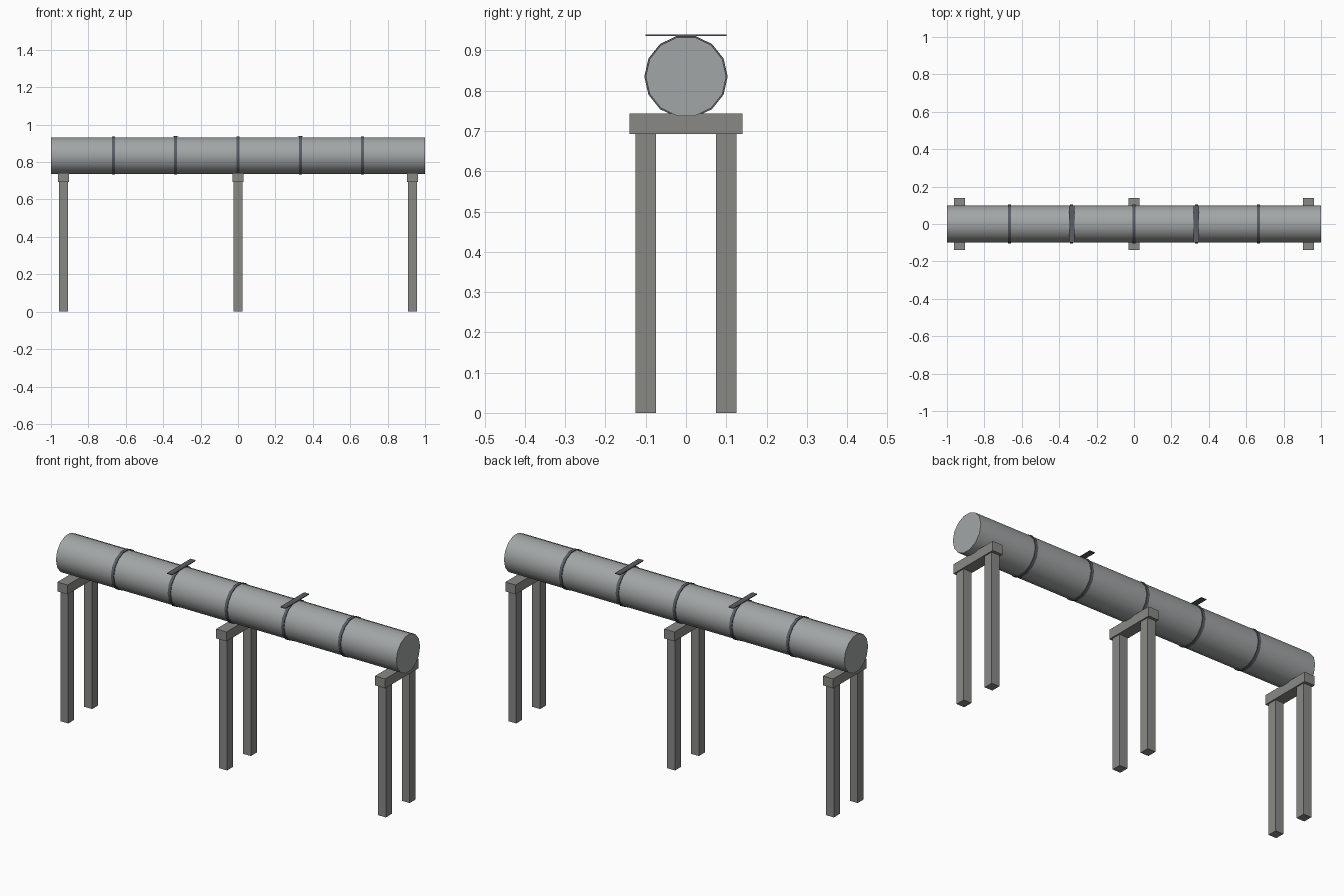
import bpy, math

if "Cube" in bpy.data.objects:
    bpy.data.objects.remove(bpy.data.objects["Cube"])

def box(name, loc, size, rot=0):
    bpy.ops.mesh.primitive_cube_add(size=1, location=loc, rotation=(0, 0, rot))
    o = bpy.context.object
    o.name = name
    o.scale = size
    bpy.ops.object.transform_apply(location=False, rotation=False, scale=True)
    return o

def paint(o, mat):
    o.data.materials.append(mat)

def material(name, rgb):
    m = bpy.data.materials.new(name)
    m.diffuse_color = (*rgb, 1)
    m.use_nodes = True
    m.node_tree.nodes["Principled BSDF"].inputs["Base Color"].default_value = m.diffuse_color
    return m

def tube(name, x, radius, length, sides, mat):
    # Cylinder along x, with a vertex facing +y
    bpy.ops.mesh.primitive_cylinder_add(vertices=sides, radius=radius, depth=length,
                                        location=(x, 0, PIPE_Z), rotation=(0, math.pi / 2, 0))
    o = bpy.context.object
    o.name = name
    paint(o, mat)
    bpy.ops.object.shade_smooth_by_angle(angle=math.radians(40))
    return o

PIPE_Z = 0.835
metal = material("pipe_metal", (0.36, 0.38, 0.38))
dark = material("dark_metal", (0.10, 0.11, 0.13))
stone = material("support_grey", (0.25, 0.25, 0.235))

# Main pipe and its joint bands
tube("pipe", 0, 0.1, 2.0, 14, metal)
for i in range(-2, 3):
    tube("joint_band", i / 3, 0.1035, 0.016, 14, dark)

# Flat straps lying across the top
for s in (-1, 1):
    paint(box("top_strap", (s / 3, 0, 0.9375), (0.03, 0.2, 0.004)), dark)

# Trestle supports: cross beam on two legs
for x in (-0.933, 0, 0.933):
    paint(box("cross_beam", (x, 0, 0.718), (0.06, 0.28, 0.05)), stone)
    for y in (-0.1, 0.1):
        paint(box("leg", (x, y, 0.3465), (0.046, 0.05, 0.693)), stone)
